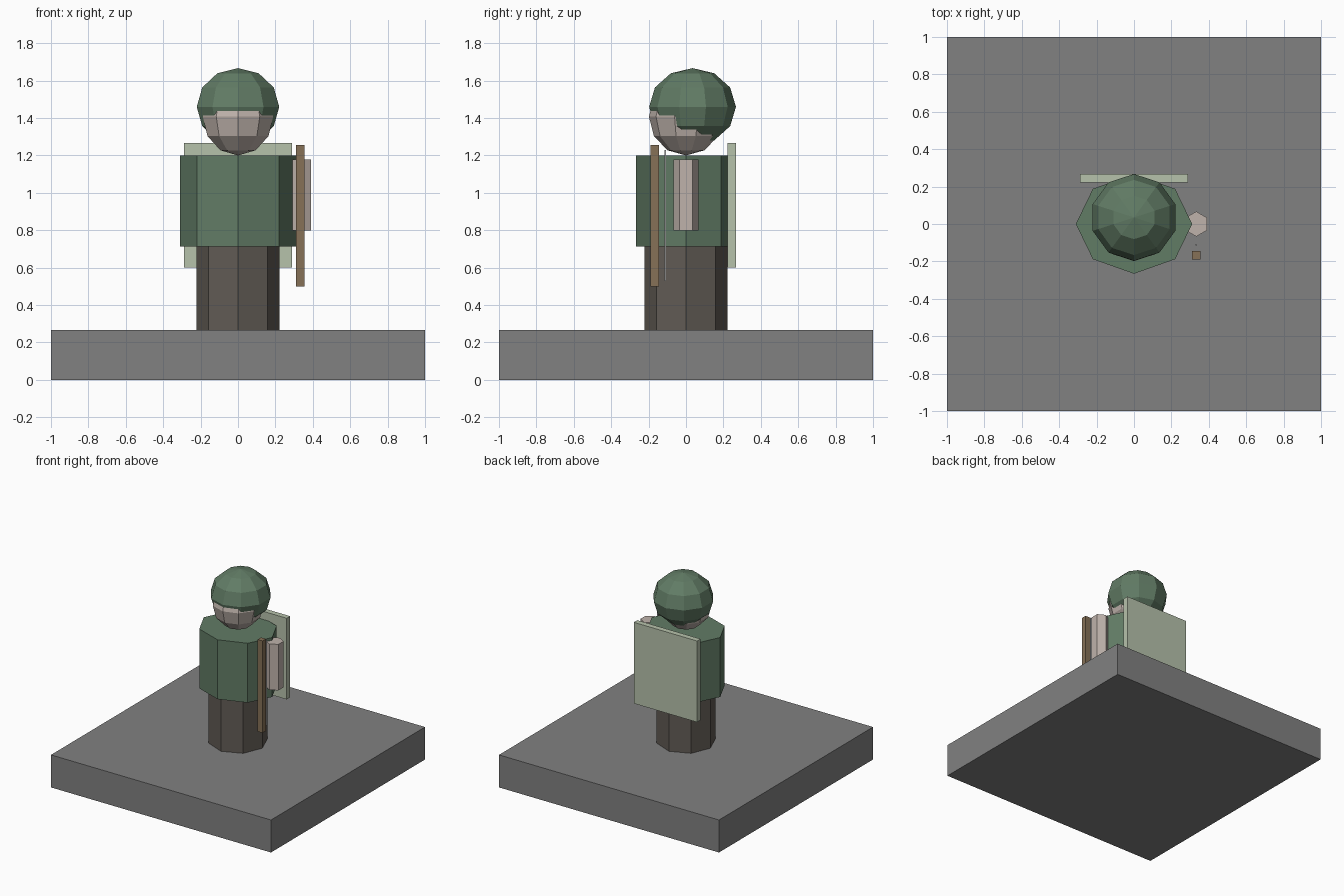
import bpy

if "Cube" in bpy.data.objects:
    bpy.data.objects.remove(bpy.data.objects["Cube"])


def finish(name, color):
    ob = bpy.context.object
    ob.name = name
    mat = bpy.data.materials.new(name + "_colour")
    mat.diffuse_color = (*color, 1)
    mat.use_nodes = True
    mat.node_tree.nodes["Principled BSDF"].inputs["Base Color"].default_value = mat.diffuse_color
    ob.data.materials.append(mat)
    return ob


def box(name, x, y, z0, z1, sx, sy, color):
    bpy.ops.mesh.primitive_cube_add(size=1, location=(x, y, (z0 + z1) / 2))
    ob = finish(name, color)
    ob.scale = (sx, sy, z1 - z0)


def prism(name, sides, x, y, z0, z1, rx, ry, color):
    bpy.ops.mesh.primitive_cylinder_add(vertices=sides, radius=1, depth=1,
                                        location=(x, y, (z0 + z1) / 2))
    ob = finish(name, color)
    ob.scale = (rx, ry, z1 - z0)


def ball(name, y, z, r, rz, color):
    bpy.ops.mesh.primitive_uv_sphere_add(segments=10, ring_count=6, radius=1,
                                         location=(0, y, z))
    ob = finish(name, color)
    ob.scale = (r, r, rz)


GREY = (0.22, 0.22, 0.22)
GREEN = (0.12, 0.20, 0.13)
PALE_GREEN = (0.47, 0.54, 0.41)
SKIN = (0.52, 0.45, 0.41)
DARK = (0.12, 0.105, 0.09)
WOOD = (0.24, 0.165, 0.095)

# Plinth
box("base", 0, 0, 0, 0.267, 2, 2, GREY)

# Body
prism("legs", 8, 0, 0, 0.267, 0.712, 0.222, 0.222, DARK)
prism("torso", 8, 0, 0, 0.712, 1.2, 0.311, 0.266, GREEN)
prism("arm", 6, 0.333, 0, 0.8, 1.178, 0.067, 0.067, SKIN)

# Head with hood
ball("head", 0, 1.407, 0.198, 0.207, SKIN)
ball("hood", 0.035, 1.46, 0.232, 0.207, GREEN)

# Cloak on the back
box("cloak", 0, 0.2445, 0.6, 1.267, 0.575, 0.045, PALE_GREEN)

# Bow stave and string
box("bow_stave", 0.333, -0.167, 0.5, 1.256, 0.044, 0.044, WOOD)
box("bow_string", 0.333, -0.111, 0.53, 1.23, 0.01, 0.01, (0.6, 0.6, 0.6))
